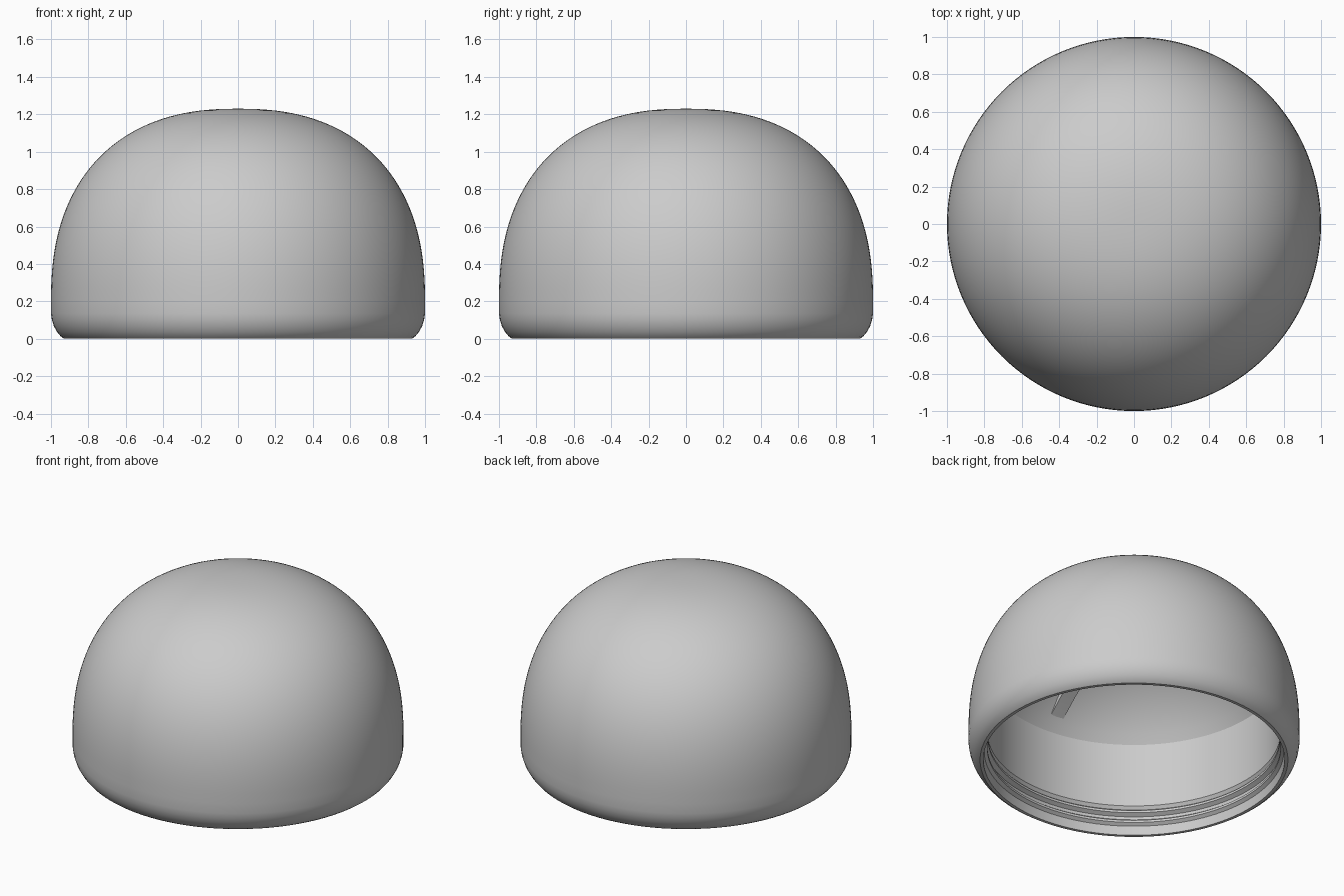
import bpy, bmesh, math

if "Cube" in bpy.data.objects:
    bpy.data.objects.remove(bpy.data.objects["Cube"])

SEG = 128


def finish(bm, name, angle=25):
    bmesh.ops.remove_doubles(bm, verts=bm.verts, dist=1e-5)
    bmesh.ops.recalc_face_normals(bm, faces=bm.faces)
    mesh = bpy.data.meshes.new(name)
    bm.to_mesh(mesh)
    bm.free()
    ob = bpy.data.objects.new(name, mesh)
    bpy.context.collection.objects.link(ob)
    bpy.ops.object.select_all(action='DESELECT')
    ob.select_set(True)
    bpy.context.view_layer.objects.active = ob
    bpy.ops.object.shade_smooth_by_angle(angle=math.radians(angle))
    return ob


def lathe(name, profile):
    bm = bmesh.new()
    vs = [bm.verts.new((r, 0, z)) for r, z in profile]
    es = [bm.edges.new(p) for p in zip(vs, vs[1:])]
    bmesh.ops.spin(bm, geom=vs + es, cent=(0, 0, 0), axis=(0, 0, 1),
                   angle=math.tau, steps=SEG, use_duplicate=False)
    bmesh.ops.dissolve_degenerate(bm, dist=1e-6, edges=bm.edges)
    return finish(bm, name)


# Outer dome: superellipse crown, from the top down to the straight skirt
N, BASE, HEIGHT = 2.35, 0.2, 1.03
dome = []
for i in range(41):
    t = math.pi / 2 * (1 - i / 40)
    c, s = max(math.cos(t), 0), max(math.sin(t), 0)
    if i == 0:
        c = 0
    if i == 40:
        s = 0
    dome.append((c ** (2 / N), BASE + HEIGHT * s ** (2 / N)))

# Rounded lower edge
lower = [(1.0, 0.135), (0.995, 0.10), (0.984, 0.066), (0.967, 0.036),
         (0.948, 0.013), (0.93, 0.0)]

# Mouth, thread ridges and inner wall
inside = [(0.91, 0.0), (0.905, 0.06), (0.885, 0.075), (0.885, 0.09),
          (0.905, 0.105), (0.905, 0.125), (0.88, 0.14), (0.88, 0.155),
          (0.90, 0.17), (0.885, 0.19), (0.885, 0.615)]

# Hollow inner vault: spherical cap above the wall
RIM, SPRING, RISE = 0.885, 0.615, 0.50
R = (RIM ** 2 + RISE ** 2) / (2 * RISE)
half = math.asin(RIM / R)
vault = [(R * math.sin(half * (1 - k / 16)),
          SPRING + RISE - R + R * math.cos(half * (1 - k / 16)))
         for k in range(1, 17)]
lathe("domed_cap", dome + lower + inside + vault)

# Four thin fins hanging from the vault
for k in range(4):
    a = math.radians(264 + 90 * k)
    fin = [(0.86, 0.675), (0.70, 0.79), (0.50, 0.90), (0.30, 1.04),
           (0.30, 1.12), (0.50, 1.05), (0.70, 0.90), (0.86, 0.70)]
    bm = bmesh.new()
    f = bm.faces.new([bm.verts.new((r * math.cos(a) + 0.045 * math.sin(a),
                                    r * math.sin(a) - 0.045 * math.cos(a), z))
                      for r, z in fin])
    ext = bmesh.ops.extrude_face_region(bm, geom=[f])
    moved = [g for g in ext["geom"] if isinstance(g, bmesh.types.BMVert)]
    bmesh.ops.translate(bm, verts=moved,
                        vec=(-0.09 * math.sin(a), 0.09 * math.cos(a), 0))
    finish(bm, f"vault_fin_{k + 1}")
